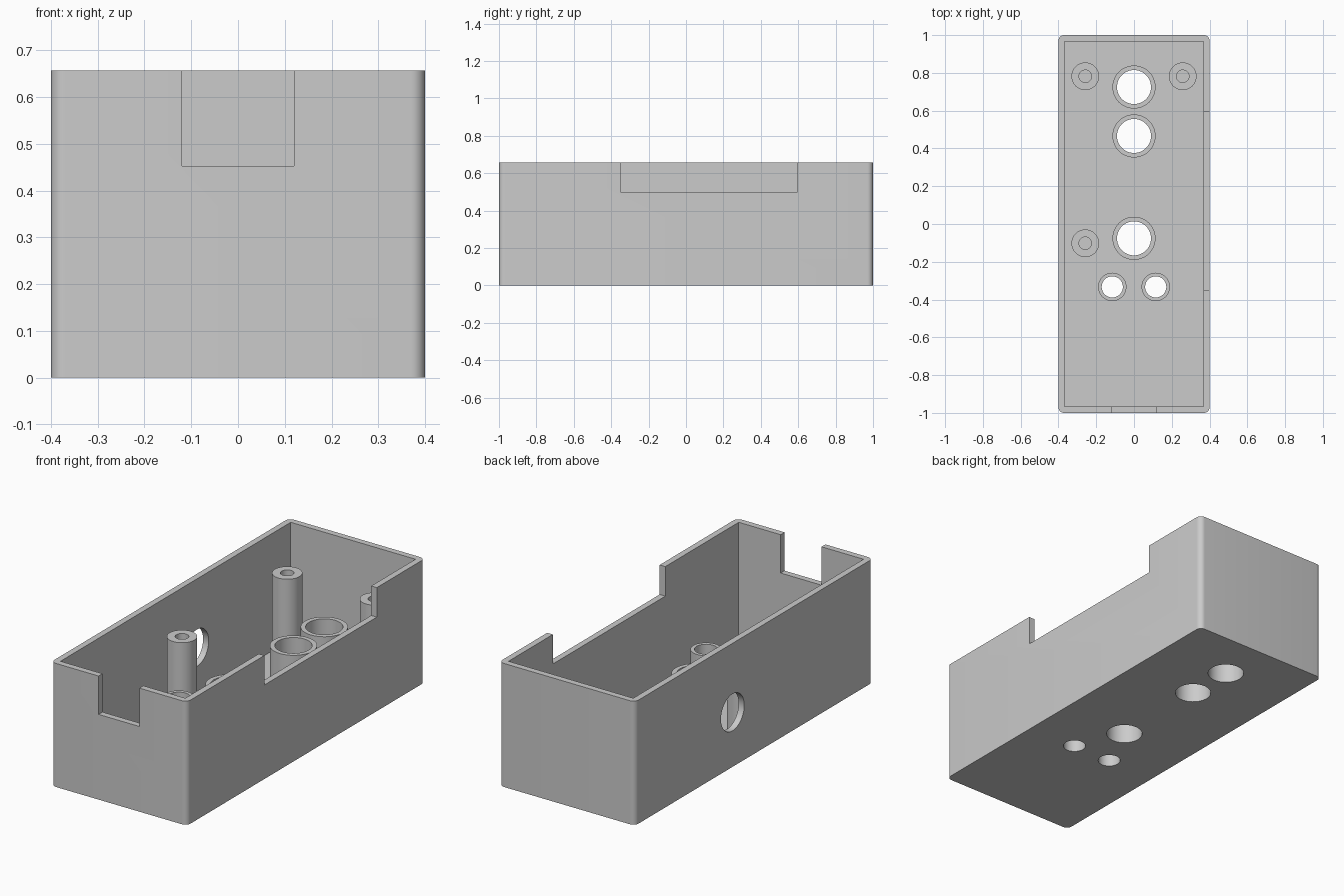
import bpy, bmesh, math
from mathutils import Matrix, Vector

cube = bpy.data.objects.get("Cube")
if cube:
    bpy.data.objects.remove(cube, do_unlink=True)

HEIGHT, WALL, FLOOR = 0.657, 0.033, 0.033
SEGMENTS = 64

grey = bpy.data.materials.new("light_grey_plastic")
grey.use_nodes = True
grey.diffuse_color = (0.6, 0.6, 0.6, 1)
grey.node_tree.nodes["Principled BSDF"].inputs["Base Color"].default_value = (0.6, 0.6, 0.6, 1)


def make_object(name, bm):
    bmesh.ops.recalc_face_normals(bm, faces=bm.faces)
    mesh = bpy.data.meshes.new(name)
    bm.to_mesh(mesh)
    bm.free()
    mesh.materials.append(grey)
    obj = bpy.data.objects.new(name, mesh)
    bpy.context.collection.objects.link(obj)
    return obj


def box(name, low, high, corner=0):
    """Box between two corners, with optionally rounded upright edges."""
    low, high = Vector(low), Vector(high)
    bm = bmesh.new()
    bmesh.ops.create_cube(bm, size=1)
    bmesh.ops.scale(bm, vec=high - low, verts=bm.verts)
    bmesh.ops.translate(bm, vec=(low + high) / 2, verts=bm.verts)
    if corner:
        upright = [e for e in bm.edges
                   if abs(e.verts[0].co.z - e.verts[1].co.z) > 0.1]
        bmesh.ops.bevel(bm, geom=upright, offset=corner, segments=8,
                        profile=0.5, affect='EDGES')
    return make_object(name, bm)


def cylinder(name, centre, radius, depth, axis='Z'):
    turn = Matrix.Rotation(math.pi / 2, 4, 'Y') if axis == 'X' else Matrix()
    bm = bmesh.new()
    bmesh.ops.create_cone(bm, cap_ends=True, segments=SEGMENTS, radius1=radius,
                          radius2=radius, depth=depth,
                          matrix=Matrix.Translation(centre) @ turn)
    return make_object(name, bm)


def tube(name, x, y, outer, inner, top):
    """Hollow upright tube standing on the floor."""
    bm = bmesh.new()
    rings = []
    for radius, z in ((outer, FLOOR), (outer, top), (inner, top), (inner, FLOOR)):
        circle = bmesh.ops.create_circle(bm, segments=SEGMENTS, radius=radius)["verts"]
        bmesh.ops.translate(bm, vec=(x, y, z), verts=circle)
        rings.append(circle)
    for a, b in zip(rings, rings[1:]):
        for i in range(SEGMENTS):
            j = (i + 1) % SEGMENTS
            bm.faces.new((a[i], a[j], b[j], b[i]))
    obj = make_object(name, bm)
    smooth(obj)
    return obj


def smooth(obj):
    bpy.ops.object.select_all(action='DESELECT')
    obj.select_set(True)
    bpy.context.view_layer.objects.active = obj
    bpy.ops.object.shade_smooth_by_angle(angle=math.radians(30))


def cut(obj, cutter):
    """Subtract the cutter, bake the result and discard the cutter."""
    cutter.hide_render = True
    mod = obj.modifiers.new("cut", 'BOOLEAN')
    mod.operation, mod.solver, mod.object = 'DIFFERENCE', 'EXACT', cutter
    bpy.context.view_layer.update()
    depsgraph = bpy.context.evaluated_depsgraph_get()
    mesh = bpy.data.meshes.new_from_object(obj.evaluated_get(depsgraph))
    obj.modifiers.clear()
    obj.data = mesh
    bpy.data.objects.remove(cutter, do_unlink=True)


# Open-topped case with rounded outer corners
case = box("case", (-0.4, -1, 0), (0.4, 1, HEIGHT), corner=0.03)
cut(case, box("cavity", (-0.4 + WALL, -1 + WALL, FLOOR),
              (0.4 - WALL, 1 - WALL, HEIGHT + 0.1)))

# Notches in the front wall and left wall
cut(case, box("front_notch", (-0.12, -1.1, 0.453), (0.12, -0.9, HEIGHT + 0.1)))
cut(case, box("left_notch", (0.3, -0.35, 0.5), (0.5, 0.595, HEIGHT + 0.1)))

# Round socket hole in the right wall
cut(case, cylinder("socket_hole", (-0.4, 0.18, 0.29), 0.098, 0.2, axis='X'))

# Collared holes through the floor: three large, two small
collars = [("large_collar", 0, y, 0.114, 0.09) for y in (0.725, 0.466, -0.076)]
collars += [("small_collar", x, -0.333, 0.075, 0.056) for x in (-0.115, 0.115)]
for name, x, y, outer, inner in collars:
    cut(case, cylinder("floor_hole", (x, y, 0), inner, 0.2))
    tube(name, x, y, outer, inner, 0.292)
smooth(case)

# Tall screw posts
for x, y in ((-0.258, 0.782), (0.258, 0.782), (-0.258, -0.102)):
    tube("screw_post", x, y, 0.073, 0.033, 0.488)
